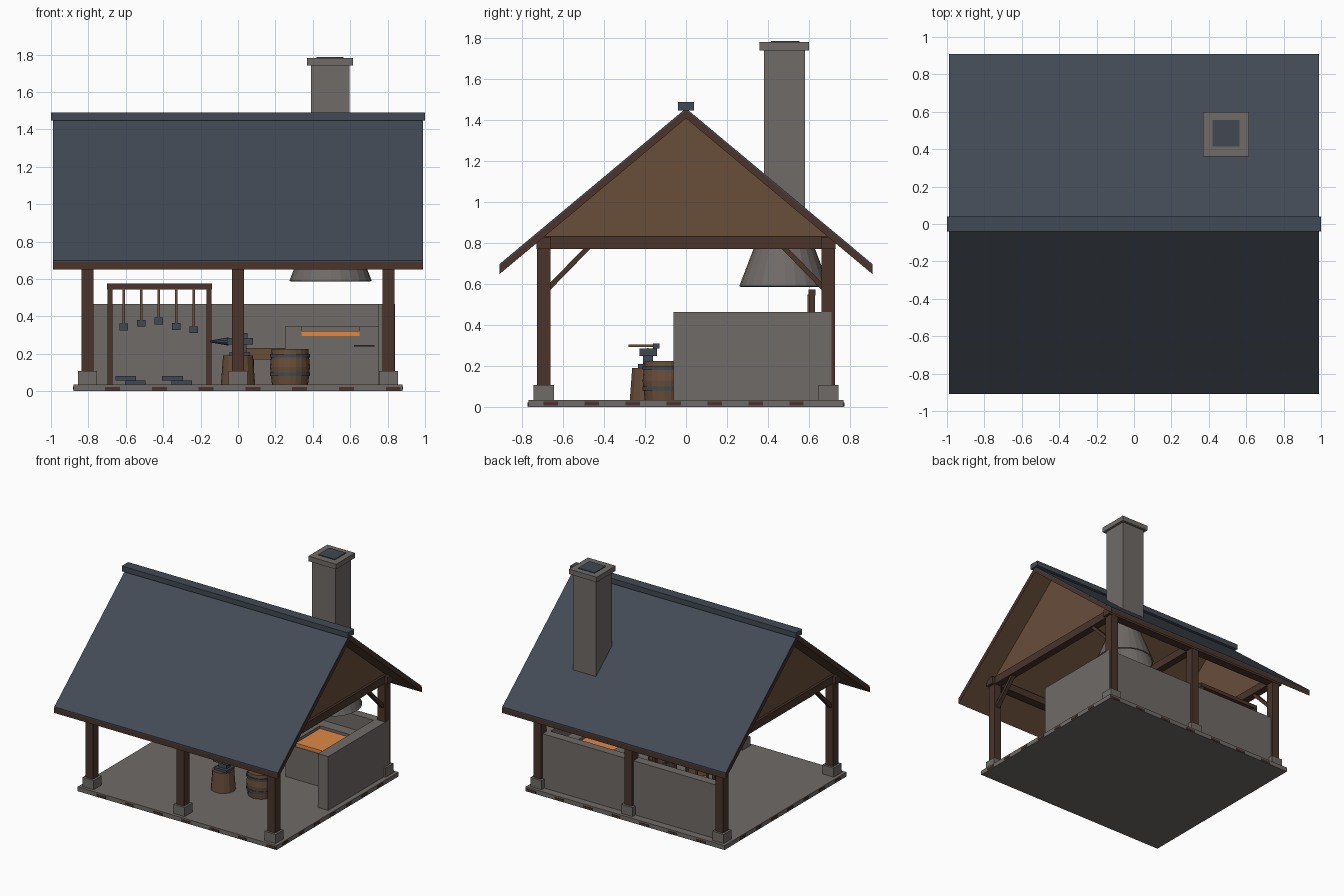
import bpy, bmesh, math
from mathutils import Vector

if "Cube" in bpy.data.objects:
    bpy.data.objects.remove(bpy.data.objects["Cube"])


def material(name, rgb):
    m = bpy.data.materials.new(name)
    m.use_nodes = True
    m.diffuse_color = (*rgb, 1)
    m.node_tree.nodes["Principled BSDF"].inputs["Base Color"].default_value = (*rgb, 1)
    return m


STONE = material("stone", (0.16, 0.145, 0.135))
SLATE = material("slate", (0.055, 0.068, 0.09))
TIMBER = material("dark_timber", (0.068, 0.034, 0.024))
PLANK = material("brown_plank", (0.14, 0.075, 0.042))
EMBER = material("ember_orange", (0.75, 0.25, 0.06))
IRON = material("iron", (0.05, 0.065, 0.085))


def finish(name, bm, mat):
    bmesh.ops.recalc_face_normals(bm, faces=bm.faces)
    mesh = bpy.data.meshes.new(name)
    bm.to_mesh(mesh)
    bm.free()
    mesh.materials.append(mat)
    ob = bpy.data.objects.new(name, mesh)
    bpy.context.scene.collection.objects.link(ob)
    return ob


def box(name, x, y, z, mat):
    """Box from (min, max) ranges."""
    bm = bmesh.new()
    bmesh.ops.create_cube(bm, size=1)
    for v in bm.verts:
        v.co = [(r[0] + r[1]) / 2 + c * (r[1] - r[0]) for c, r in zip(v.co, (x, y, z))]
    return finish(name, bm, mat)


def block(name, cx, cy, w, d, z0, z1, mat):
    return box(name, (cx - w / 2, cx + w / 2), (cy - d / 2, cy + d / 2), (z0, z1), mat)


def prism(name, profile, x0, x1, mat):
    """Extrude a closed (y, z) profile along x."""
    bm = bmesh.new()
    face = bm.faces.new([bm.verts.new((x0, y, z)) for y, z in profile])
    out = bmesh.ops.extrude_face_region(bm, geom=[face])
    bmesh.ops.translate(bm, vec=(x1 - x0, 0, 0),
                        verts=[g for g in out["geom"] if isinstance(g, bmesh.types.BMVert)])
    return finish(name, bm, mat)


def lathe(name, cx, cy, profile, mat, sides=20, capped=True):
    """Round part from (radius, z) rings."""
    bm = bmesh.new()
    turn = [2 * math.pi * i / sides for i in range(sides)]
    rings = [[bm.verts.new((cx + r * math.cos(a), cy + r * math.sin(a), z)) for a in turn]
             for r, z in profile]
    for lo, hi in zip(rings, rings[1:]):
        for i in range(sides):
            j = (i + 1) % sides
            bm.faces.new((lo[i], lo[j], hi[j], hi[i]))
    if capped:
        bm.faces.new(rings[0])
        bm.faces.new(rings[-1])
    return finish(name, bm, mat)


# Floor slab with brown stones showing at its edge
box("floor_slab", (-0.88, 0.88), (-0.77, 0.77), (0, 0.035), STONE)
for i in range(7):
    x, y = -0.67 + i * 0.25, -0.66 + i * 0.2
    for s in (-1, 1):
        if x < 0.85:
            block("edge_stone", x, s * 0.77, 0.08, 0.006, 0.003, 0.022, TIMBER)
        block("edge_stone", s * 0.88, y, 0.006, 0.07, 0.008, 0.026, TIMBER)

# Posts on stone footings
for x in (-0.805, 0, 0.805):
    for y in (-0.695, 0.695):
        block("post", x, y, 0.066, 0.066, 0.1, 0.78, TIMBER)
        block("post_footing", x, y, 0.1, 0.1, 0.03, 0.108, STONE)

# Beams, braces and gable walls
for y in (-0.695, 0.695):
    box("wall_plate", (-0.86, 0.86), (y - 0.035, y + 0.035), (0.772, 0.83), TIMBER)
for x in (-0.805, 0, 0.805):
    block("tie_beam", x, 0, 0.06, 1.46, 0.772, 0.835, TIMBER)
for x in (-0.805, 0.805):
    prism("gable_wall", [(-0.71, 0.83), (0.71, 0.83), (0, 1.425)], x - 0.012, x + 0.012, PLANK)
    for s in (-1, 1):
        prism("corner_brace", [(s * 0.665, 0.57), (s * 0.665, 0.605), (s * 0.5, 0.775), (s * 0.465, 0.775)],
              x - 0.017, x + 0.017, TIMBER)

# Roof: dark edge boards, plank underside, slate covering and ridge cap
EAVE, DROP = 0.91, 0.76


def roof_layer(name, top, thick, half, mat, eave=EAVE):
    fall = DROP * eave / EAVE
    prof = [(-eave, top - fall), (0, top), (eave, top - fall),
            (eave, top - fall - thick), (0, top - thick), (-eave, top - fall - thick)]
    return prism(name, prof, -half, half, mat)


boards = roof_layer("roof_boards", 1.45, 0.04, 0.99, TIMBER)
boards.data.materials.append(PLANK)
for f in boards.data.polygons:
    if f.normal.z < -0.3:
        f.material_index = 1
roof_layer("roof_slates", 1.459, 0.009, 0.988, SLATE)
box("ridge_cap", (-1, 1), (-0.04, 0.04), (1.448, 1.49), SLATE)

# Low stone walls
box("back_wall", (-0.8, 0.84), (0.64, 0.71), (0.03, 0.465), STONE)
box("side_wall", (0.75, 0.84), (-0.06, 0.66), (0.03, 0.465), STONE)

# Forge: base, raised rim open at the front, glowing coals
box("forge_base", (0.25, 0.75), (0.24, 0.64), (0.03, 0.295), STONE)
for x in ((0.25, 0.34), (0.65, 0.75)):
    box("forge_rim_side", x, (0.24, 0.64), (0.29, 0.345), STONE)
box("forge_rim_back", (0.34, 0.65), (0.55, 0.64), (0.29, 0.345), STONE)
box("coals", (0.34, 0.65), (0.245, 0.55), (0.29, 0.323), EMBER)
box("forge_poker", (0.62, 0.73), (0.225, 0.24), (0.238, 0.246), TIMBER)

# Smoke hood and chimney
hood = lathe("smoke_hood", 0.495, 0.48, [(0.22, 0.59), (0.09, 0.93)], STONE, 24, False)
solid = hood.modifiers.new("thickness", "SOLIDIFY")
solid.thickness = 0.01
box("chimney", (0.39, 0.595), (0.38, 0.58), (0.9, 1.745), STONE)
box("chimney_cap", (0.37, 0.615), (0.36, 0.6), (1.742, 1.782), STONE)
box("chimney_flue", (0.42, 0.565), (0.415, 0.555), (1.78, 1.788), IRON)

# Bellows beside the forge
box("bellows", (0.04, 0.25), (0.38, 0.52), (0.17, 0.23), PLANK)
for x in (0.07, 0.2):
    block("bellows_leg", x, 0.45, 0.03, 0.1, 0.03, 0.17, TIMBER)

# Stump with anvil and hammer
lathe("stump", 0, -0.185, [(0.092, 0.03), (0.08, 0.19)], PLANK, 14)
block("anvil_foot", 0.01, -0.185, 0.11, 0.1, 0.19, 0.21, IRON)
block("anvil_waist", 0.01, -0.185, 0.07, 0.05, 0.21, 0.25, IRON)
block("anvil_face", 0.01, -0.185, 0.14, 0.085, 0.25, 0.285, IRON)
bm = bmesh.new()
bmesh.ops.create_cone(bm, segments=10, radius1=0.022, radius2=0.005, depth=0.1, cap_ends=True)
for v in bm.verts:
    v.co = Vector((-0.1 - v.co.z, v.co.x - 0.185, v.co.y + 0.266))
finish("anvil_horn", bm, IRON)
block("hammer_handle", 0.02, -0.215, 0.014, 0.13, 0.293, 0.305, PLANK)
block("hammer_head", 0.02, -0.145, 0.06, 0.03, 0.285, 0.311, IRON)

# Water barrel with iron hoops
lathe("barrel", 0.278, -0.105, [(0.096, 0.03), (0.107, 0.13), (0.098, 0.225)], PLANK)
for z in (0.08, 0.18):
    lathe("barrel_hoop", 0.278, -0.105, [(0.108, z), (0.108, z + 0.02)], IRON)

# Tool rack with hanging tools
for x in (-0.685, -0.155):
    block("rack_post", x, 0.615, 0.028, 0.03, 0.03, 0.56, TIMBER)
block("rack_rail", -0.42, 0.615, 0.56, 0.034, 0.545, 0.575, TIMBER)
for i, z in enumerate((0.325, 0.345, 0.358, 0.328, 0.31)):
    x = -0.61 + i * 0.0935
    block("tool_handle", x, 0.6, 0.014, 0.014, z + 0.03, 0.55, PLANK)
    block("tool_head", x, 0.6, 0.046, 0.03, z, z + 0.037, IRON)

# Stacked iron bars on the floor
for x in (-0.6, -0.35):
    block("iron_bar", x + 0.05, 0.45, 0.11, 0.1, 0.035, 0.057, IRON)
    block("iron_bar", x, 0.45, 0.11, 0.08, 0.057, 0.08, IRON)
